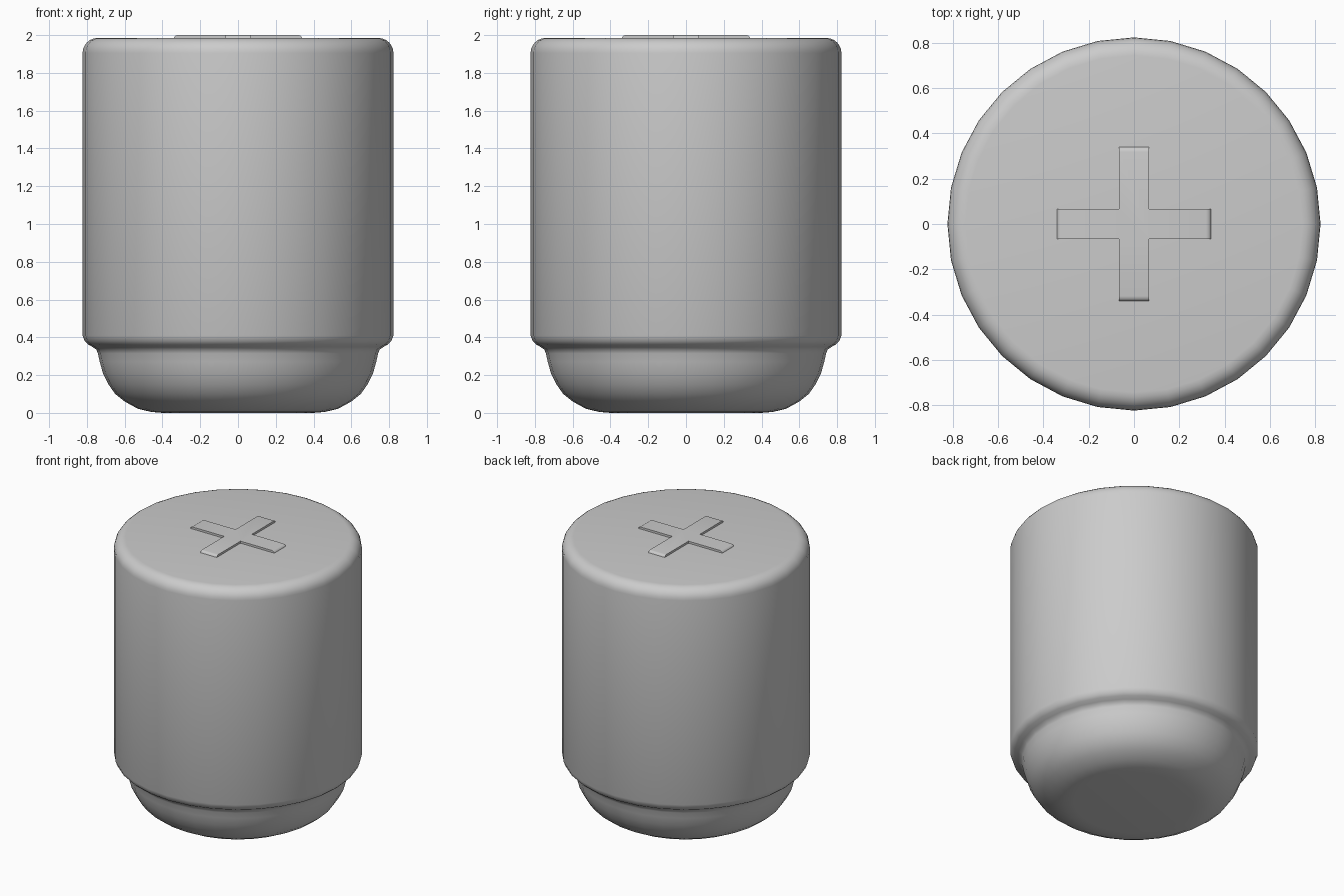
import bpy, bmesh, math

cube = bpy.data.objects.get("Cube")
if cube:
    bpy.data.objects.remove(cube, do_unlink=True)

GREY = (0.6, 0.6, 0.6, 1)
grey = bpy.data.materials.new("plain grey")
grey.use_nodes = True
grey.diffuse_color = GREY
grey.node_tree.nodes["Principled BSDF"].inputs["Base Color"].default_value = GREY


def loft(name, rings, angle):
    """Join equal rings of points from bottom to top and cap both ends."""
    bm = bmesh.new()
    loops = [[bm.verts.new(p) for p in ring] for ring in rings]
    count = len(loops[0])
    for low, high in zip(loops, loops[1:]):
        for i in range(count):
            j = (i + 1) % count
            bm.faces.new((low[i], low[j], high[j], high[i]))
    bm.faces.new(loops[0][::-1])
    bm.faces.new(loops[-1])
    mesh = bpy.data.meshes.new(name)
    bm.to_mesh(mesh)
    bm.free()
    mesh.materials.append(grey)
    obj = bpy.data.objects.new(name, mesh)
    bpy.context.collection.objects.link(obj)
    bpy.ops.object.select_all(action="DESELECT")
    obj.select_set(True)
    bpy.context.view_layer.objects.active = obj
    bpy.ops.object.shade_smooth_by_angle(angle=math.radians(angle))
    return obj


def circle(r, z, sides=32):
    turn = math.tau / sides
    return [(r * math.cos(i * turn), r * math.sin(i * turn), z) for i in range(sides)]


def plus(length, width, z):
    """Twelve-cornered cross outline, one arm turned four times."""
    ring = []
    for k in range(4):
        c, s = round(math.cos(k * math.pi / 2)), round(math.sin(k * math.pi / 2))
        for x, y in ((length, -width), (length, width), (width, width)):
            ring.append((x * c - y * s, x * s + y * c, z))
    return ring


# Capsule body: rounded base, narrow neck, flared lip, rounded top rim
RADIUS, TOP, RIM = 0.823, 1.985, 0.08
profile = [(0.4, 0), (0.46, 0.005), (0.53, 0.022), (0.6, 0.06), (0.65, 0.1),
           (0.685, 0.15), (0.715, 0.21), (0.732, 0.27), (0.742, 0.315),
           (0.75, 0.335), (0.77, 0.349), (0.795, 0.363), (0.812, 0.38),
           (RADIUS, 0.41)]
for i in range(7):
    a = i / 6 * math.pi / 2
    profile.append((RADIUS - RIM + RIM * math.cos(a), TOP - RIM + RIM * math.sin(a)))
loft("capsule_body", [circle(r, z) for r, z in profile], 35)

# Raised cross with arm ends eased over at the top
ends = [(0.34, TOP - 0.02), (0.34, TOP), (0.336, 1.992), (0.328, 1.998), (0.318, 2.0)]
loft("raised_cross", [plus(length, 0.066, z) for length, z in ends], 40)
